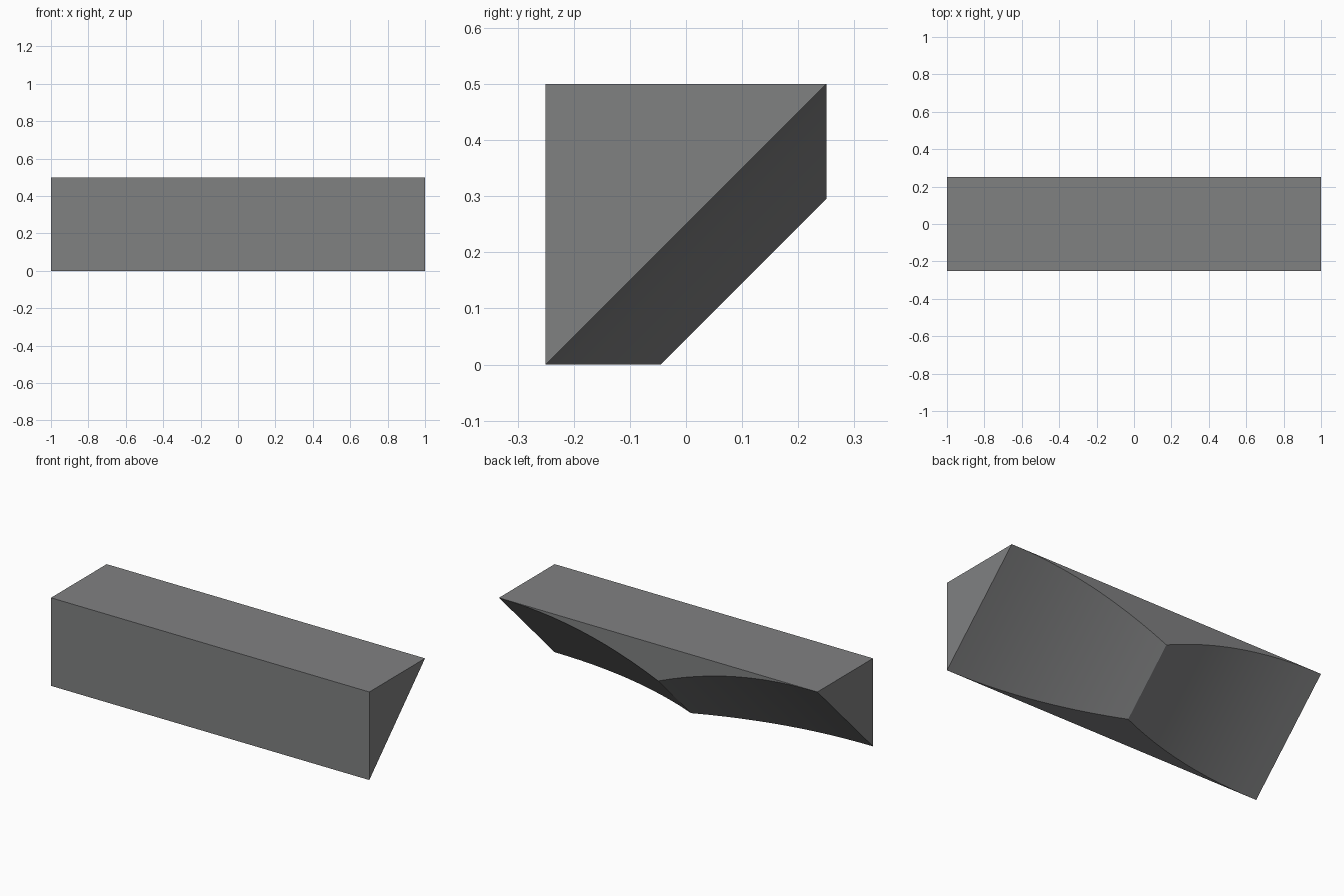
import bpy, bmesh, math

if "Cube" in bpy.data.objects:
    bpy.data.objects.remove(bpy.data.objects["Cube"])

SEGS = 24        # slices along the length (12 per arch)
DEPTH = 0.205    # how far the central ridge stands off the diagonal

grey = bpy.data.materials.new("medium grey")
grey.diffuse_color = (0.216, 0.218, 0.222, 1)
grey.use_nodes = True
grey.node_tree.nodes["Principled BSDF"].inputs["Base Color"].default_value = grey.diffuse_color


def section(bm, x):
    # cross-section: triangle at the ends, five-sided at the central ridge
    d = DEPTH * (1 - abs(x)) ** 2.1
    pts = [(-0.25, 0.5), (0.25, 0.5), (0.25, 0.5 - d), (-0.25 + d, 0), (-0.25, 0)]
    return [bm.verts.new((x, y, z)) for y, z in pts]


# Block lofted along x
bm = bmesh.new()
rings = [section(bm, -1 + 2 * i / SEGS) for i in range(SEGS + 1)]
for a, b in zip(rings, rings[1:]):
    for k in range(5):
        n = (k + 1) % 5
        f = bm.faces.new((a[k], a[n], b[n], b[k]))
        f.smooth = (k == 2)
bm.faces.new(rings[0])
bm.faces.new(rings[-1])
bmesh.ops.remove_doubles(bm, verts=bm.verts, dist=1e-5)

# Merge the flat sides into single faces, keep the arches smooth
bmesh.ops.dissolve_limit(bm, angle_limit=math.radians(0.05),
                         verts=bm.verts, edges=bm.edges)
bmesh.ops.recalc_face_normals(bm, faces=bm.faces)
for e in bm.edges:
    if len(e.link_faces) == 2:
        e.smooth = e.calc_face_angle() < math.radians(12)

mesh = bpy.data.meshes.new("double_arch_block")
bm.to_mesh(mesh)
bm.free()
mesh.materials.append(grey)
block = bpy.data.objects.new("double_arch_block", mesh)
bpy.context.collection.objects.link(block)
